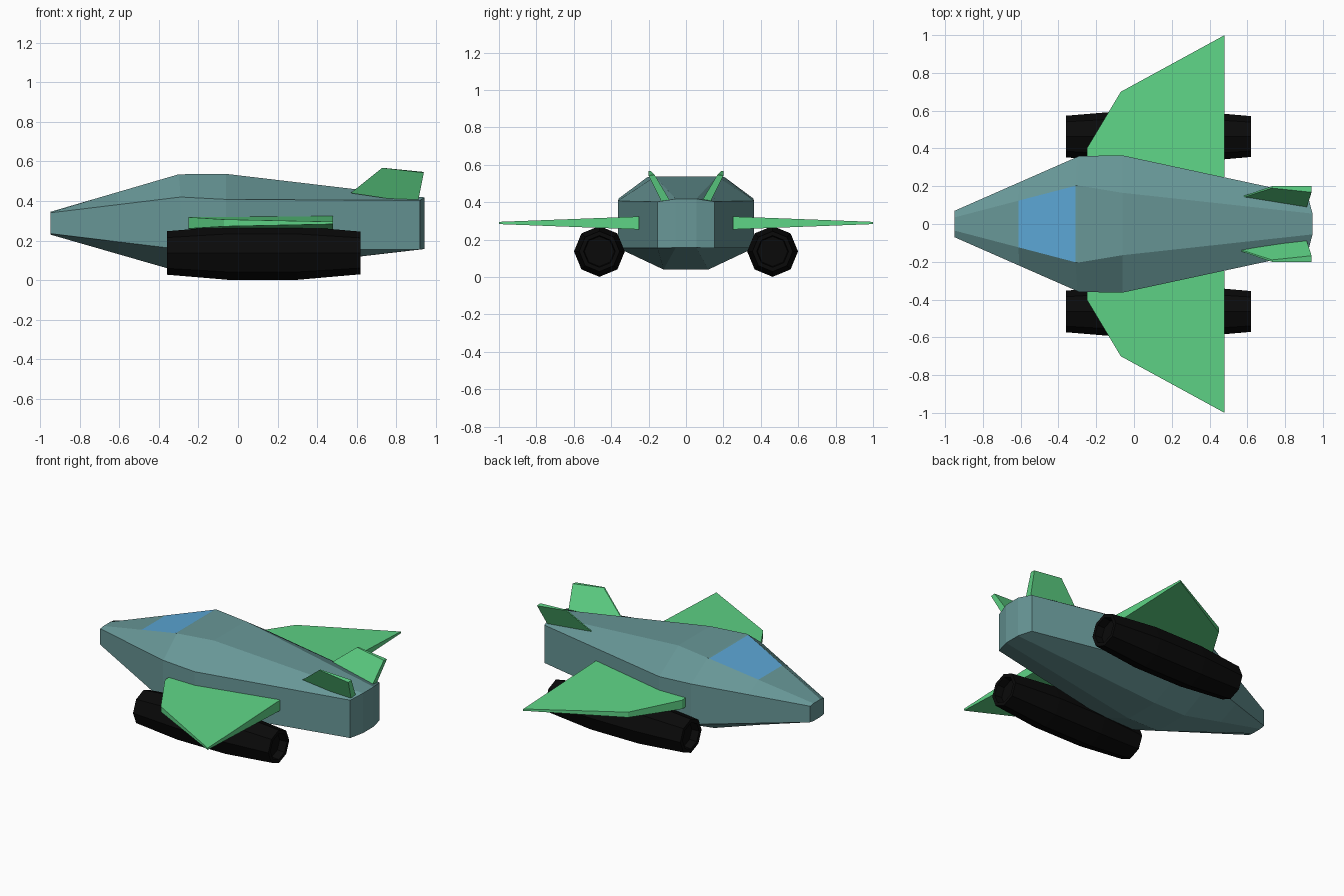
import bpy, bmesh, math

if "Cube" in bpy.data.objects:
    bpy.data.objects.remove(bpy.data.objects["Cube"])


def material(name, rgb):
    m = bpy.data.materials.new(name)
    m.diffuse_color = (*rgb, 1)
    m.use_nodes = True
    m.node_tree.nodes["Principled BSDF"].inputs["Base Color"].default_value = m.diffuse_color
    return m


TEAL = material("hull teal", (0.138, 0.31, 0.31))
GREEN = material("wing green", (0.114, 0.66, 0.24))
BLUE = material("window blue", (0.105, 0.38, 0.66))
BLACK = material("engine black", (0.003, 0.003, 0.003))


def build(name, verts, faces, *mats):
    me = bpy.data.meshes.new(name)
    me.from_pydata(verts, [], faces)
    bm = bmesh.new()
    bm.from_mesh(me)
    bmesh.ops.recalc_face_normals(bm, faces=bm.faces)
    bm.to_mesh(me)
    bm.free()
    ob = bpy.data.objects.new(name, me)
    bpy.context.collection.objects.link(ob)
    for m in mats:
        me.materials.append(m)
    return ob


def bridge(rings, n):
    """Quads joining consecutive rings of n points."""
    return [(r * n + i, r * n + (i + 1) % n, (r + 1) * n + (i + 1) % n, (r + 1) * n + i)
            for r in range(rings - 1) for i in range(n)]


# Hull: half sections of (x, y, z) = roof edge, shoulder, lower side, keel edge
nose = [(-0.95, 0.035, 0.345), (-0.95, 0.07, 0.34), (-0.95, 0.07, 0.235), (-0.95, 0.035, 0.23)]
front = [(-0.30, 0.205, 0.535), (-0.29, 0.36, 0.42), (-0.29, 0.36, 0.155), (-0.29, 0.12, 0.04)]
mid = [(-0.06, 0.165, 0.537), (-0.06, 0.363, 0.408), (-0.06, 0.363, 0.155), (-0.06, 0.12, 0.04)]
tail = [(0.945, 0.055, 0.418), (0.92, 0.152, 0.403), (0.92, 0.152, 0.155), (0.945, 0.055, 0.157)]


def mix(a, b, t):
    return [tuple(p + (q - p) * t for p, q in zip(u, v)) for u, v in zip(a, b)]


sections = [nose, mix(nose, front, 0.52), mix(nose, front, 0.985), front, mid, tail]
verts = []
for s in sections:
    verts += s + [(x, -y, z) for x, y, z in reversed(s)]
faces = bridge(len(sections), 8)
for base in (0, 8 * (len(sections) - 1)):
    faces += [tuple(base + i for i in q) for q in ((0, 1, 2, 3), (0, 3, 4, 7), (4, 5, 6, 7))]
hull = build("hull", verts, faces, TEAL, BLUE)

# Windscreen: the sloping roof face between the second and third sections
for p in hull.data.polygons:
    if p.normal.z > 0.5 and abs(p.center.y) < 0.01 and -0.6 < p.center.x < -0.31:
        p.material_index = 1

BOX = [(0, 1, 2, 3), (4, 5, 6, 7)] + [(i, (i + 1) % 4, (i + 1) % 4 + 4, i + 4) for i in range(4)]

for side, label in ((1, "left"), (-1, "right")):
    # Wing, thinning toward the tip
    outline = [(-0.25, 0.25), (-0.25, 0.40), (-0.07, 0.70), (0.48, 1.0), (0.48, 0.25)]
    n = len(outline)
    verts = []
    for sgn in (1, -1):
        verts += [(x, side * y, 0.289 + sgn * (0.006 + (1 - y) * 0.038)) for x, y in outline]
    # caps are split so each stays planar
    faces = bridge(2, n) + [tuple(range(n)), tuple(range(n, 2 * n))]
    build(label + "_wing", verts, faces, GREEN)

    # Canted tail fin, wedge shaped
    inner = [(0.57, 0.138, 0.44), (0.73, 0.19, 0.568), (0.94, 0.168, 0.547), (0.91, 0.075, 0.39)]
    outer = [(0.57, 0.145, 0.44), (0.73, 0.20, 0.568), (0.94, 0.20, 0.543), (0.91, 0.125, 0.39)]
    build(label + "_tail_fin", [(x, side * y, z) for x, y, z in inner + outer], BOX, GREEN)

    # Eight-sided engine with recessed ends
    profile = [(-0.31, 0.08), (-0.36, 0.085), (-0.36, 0.11), (-0.05, 0.136),
               (0.30, 0.136), (0.62, 0.108), (0.62, 0.085), (0.57, 0.08)]
    verts = [(x, side * 0.463 + r * math.cos(i * math.pi / 4), 0.137 + r * math.sin(i * math.pi / 4))
             for x, r in profile for i in range(8)]
    faces = bridge(len(profile), 8) + [tuple(range(8)), tuple(range(56, 64))]
    build(label + "_engine", verts, faces, BLACK)
